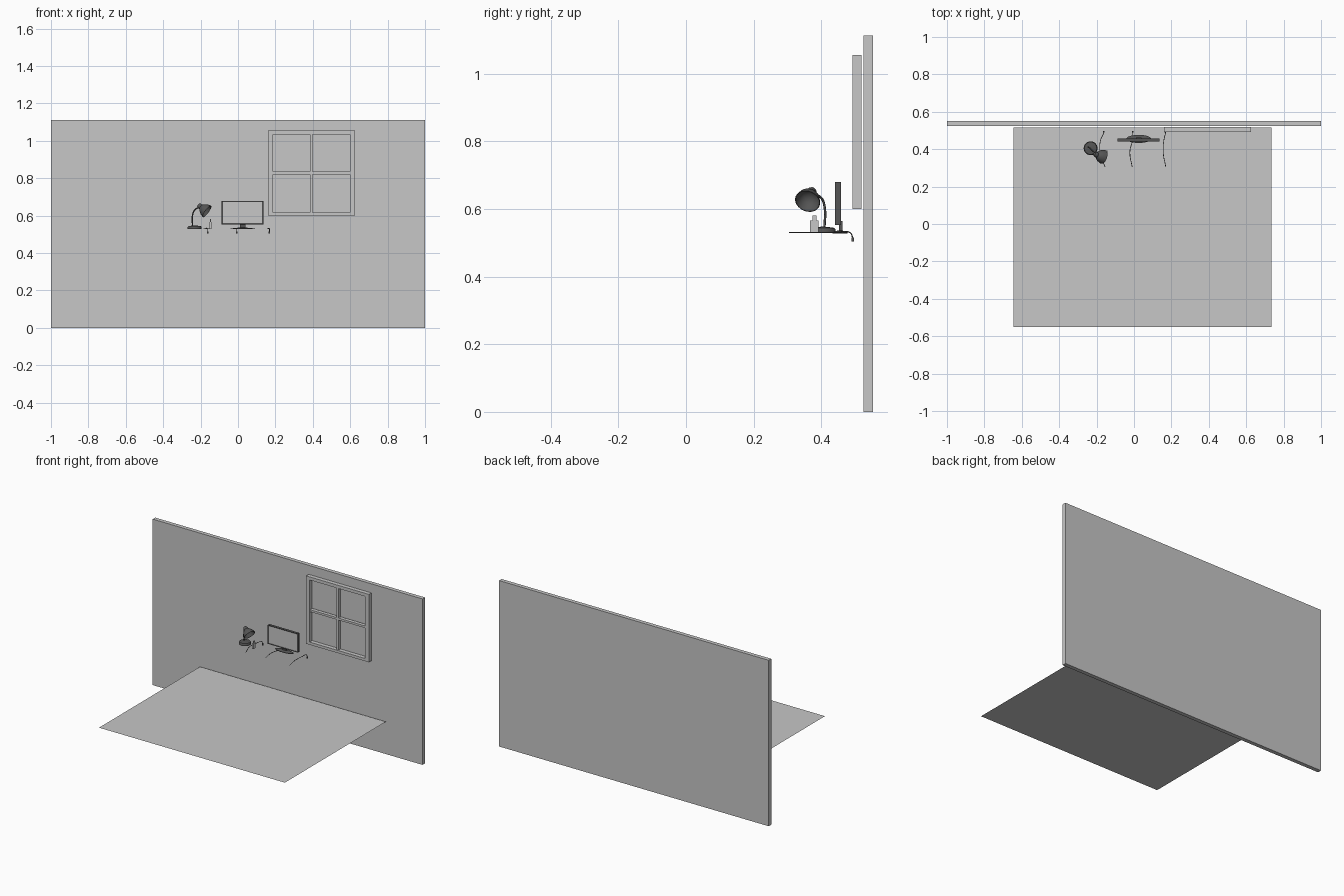
import bpy, bmesh, math
from mathutils import Vector

if "Cube" in bpy.data.objects:
    bpy.data.objects.remove(bpy.data.objects["Cube"])


def colour(name, v):
    m = bpy.data.materials.new(name)
    m.diffuse_color = (v, v, v, 1)
    m.use_nodes = True
    m.node_tree.nodes["Principled BSDF"].inputs["Base Color"].default_value = m.diffuse_color
    return m


grey = colour("plain grey", 0.57)
dark = colour("dark grey", 0.09)


def add(name, bm, mat=grey, smooth=False):
    me = bpy.data.meshes.new(name)
    bmesh.ops.recalc_face_normals(bm, faces=bm.faces)
    bm.to_mesh(me)
    bm.free()
    ob = bpy.data.objects.new(name, me)
    bpy.context.collection.objects.link(ob)
    me.materials.append(mat)
    if smooth:
        bpy.ops.object.select_all(action='DESELECT')
        ob.select_set(True)
        bpy.context.view_layer.objects.active = ob
        bpy.ops.object.shade_smooth_by_angle(angle=math.radians(40))
    return ob


def put_box(bm, x0, x1, y0, y1, z0, z1):
    for v in bmesh.ops.create_cube(bm, size=1)["verts"]:
        v.co = Vector((x1 if v.co.x > 0 else x0, y1 if v.co.y > 0 else y0,
                       z1 if v.co.z > 0 else z0))


def box(name, mat, *bounds):
    bm = bmesh.new()
    put_box(bm, *bounds)
    return add(name, bm, mat)


def lathe(name, profile, centre, axis=(0, 0, 1), scale=(1, 1, 1), steps=32):
    """Spin (radius, height) points around an axis."""
    bm = bmesh.new()
    vs = [bm.verts.new((r, 0, h)) for r, h in profile]
    es = [bm.edges.new(p) for p in zip(vs, vs[1:])]
    bmesh.ops.spin(bm, geom=vs + es, cent=(0, 0, 0), axis=(0, 0, 1),
                   angle=math.tau, steps=steps)
    bmesh.ops.remove_doubles(bm, verts=bm.verts, dist=1e-5)
    rot = Vector((0, 0, 1)).rotation_difference(Vector(axis))
    for v in bm.verts:
        v.co = rot @ Vector([a * b for a, b in zip(v.co, scale)]) + Vector(centre)
    return add(name, bm, dark, True)


def tube(name, points, radius):
    """Round tube through points."""
    cu = bpy.data.curves.new(name, 'CURVE')
    cu.dimensions = '3D'
    cu.bevel_depth = radius
    cu.bevel_resolution = 2
    cu.resolution_u = 6
    cu.use_fill_caps = True
    sp = cu.splines.new('BEZIER')
    sp.bezier_points.add(len(points) - 1)
    for b, p in zip(sp.bezier_points, points):
        b.co = p
        b.handle_left_type = b.handle_right_type = 'AUTO'
    cu.materials.append(dark)
    ob = bpy.data.objects.new(name, cu)
    bpy.context.collection.objects.link(ob)


# back wall, and a thin sheet (desk top) raised off the ground
box("wall", grey, -1, 1, 0.525, 0.552, 0, 1.112)
bm = bmesh.new()
bm.faces.new([bm.verts.new(p) for p in
              ((-0.644, -0.552, 0.221), (0.734, -0.552, 0.221),
               (0.734, 0.517, 0.221), (-0.644, 0.517, 0.221))])
sheet = add("flat_sheet", bm)
if sheet.data.polygons[0].normal.z < 0:
    sheet.data.flip_normals()

# window: outer frame with a cross of bars, four open panes
bm = bmesh.new()
for a, b in ((0.160, 0.187), (0.598, 0.626)):
    put_box(bm, a, b, 0.492, 0.519, 0.600, 1.055)
for a, b in ((0.600, 0.618), (1.034, 1.055)):
    put_box(bm, 0.187, 0.598, 0.492, 0.519, a, b)
put_box(bm, 0.384, 0.398, 0.494, 0.517, 0.618, 1.034)
for x0, x1 in ((0.187, 0.384), (0.398, 0.598)):
    put_box(bm, x0, x1, 0.494, 0.517, 0.821, 0.835)
add("window_frame", bm)

# monitor: dark body with a recessed light screen
bm = bmesh.new()
put_box(bm, -0.088, 0.136, 0.440, 0.458, 0.553, 0.679)
bm.normal_update()
front = [f for f in bm.faces if f.normal.y < -0.9]
bmesh.ops.inset_region(bm, faces=front, thickness=0.006)
for v in front[0].verts:
    v.co.y += 0.003
front[0].material_index = 1
add("monitor", bm, dark).data.materials.append(grey)
box("monitor_neck", dark, 0.010, 0.040, 0.452, 0.462, 0.533, 0.565)
lathe("monitor_foot", [(0, 0), (0.066, 0), (0.066, 0.003), (0.035, 0.007), (0, 0.009)],
      (0.025, 0.455, 0.528), scale=(1, 0.33, 1))

# desk lamp
lathe("lamp_base", [(0, 0), (0.037, 0), (0.037, 0.010), (0.033, 0.015), (0.012, 0.018), (0, 0.019)],
      (-0.232, 0.405, 0.529))
tube("lamp_stem", [(-0.243, 0.409, 0.545), (-0.243, 0.410, 0.602),
                   (-0.230, 0.400, 0.632), (-0.203, 0.374, 0.645)], 0.0035)
lathe("lamp_shade", [(0, -0.014), (0.009, -0.012), (0.014, -0.004), (0.014, 0.006),
                     (0.022, 0.014), (0.032, 0.028), (0.038, 0.048),
                     (0.036, 0.048), (0.030, 0.029), (0.020, 0.016), (0, 0.010)],
      (-0.203, 0.371, 0.650), axis=(0.78, -0.25, -0.57))

# small stepped plate beside the lamp
bm = bmesh.new()
put_box(bm, -0.152, -0.143, 0.366, 0.392, 0.530, 0.566)
put_box(bm, -0.150, -0.145, 0.373, 0.385, 0.566, 0.581)
add("small_stand", bm)

# three cables that drop off the back edge and end in plugs
for i, xs in enumerate(((-0.155, -0.182, -0.178, -0.162),
                        (-0.010, -0.022, -0.008, -0.006),
                        (0.170, 0.156, 0.160, 0.168))):
    ys = (0.305, 0.385, 0.450, 0.485)
    pts = [(x, y, 0.530) for x, y in zip(xs, ys)]
    pts.append((xs[3], 0.493, 0.512))
    tube(f"cable_{i + 1}", pts, 0.0018)
    box(f"plug_{i + 1}", dark, xs[3] - 0.004, xs[3] + 0.004, 0.489, 0.497, 0.504, 0.516)
